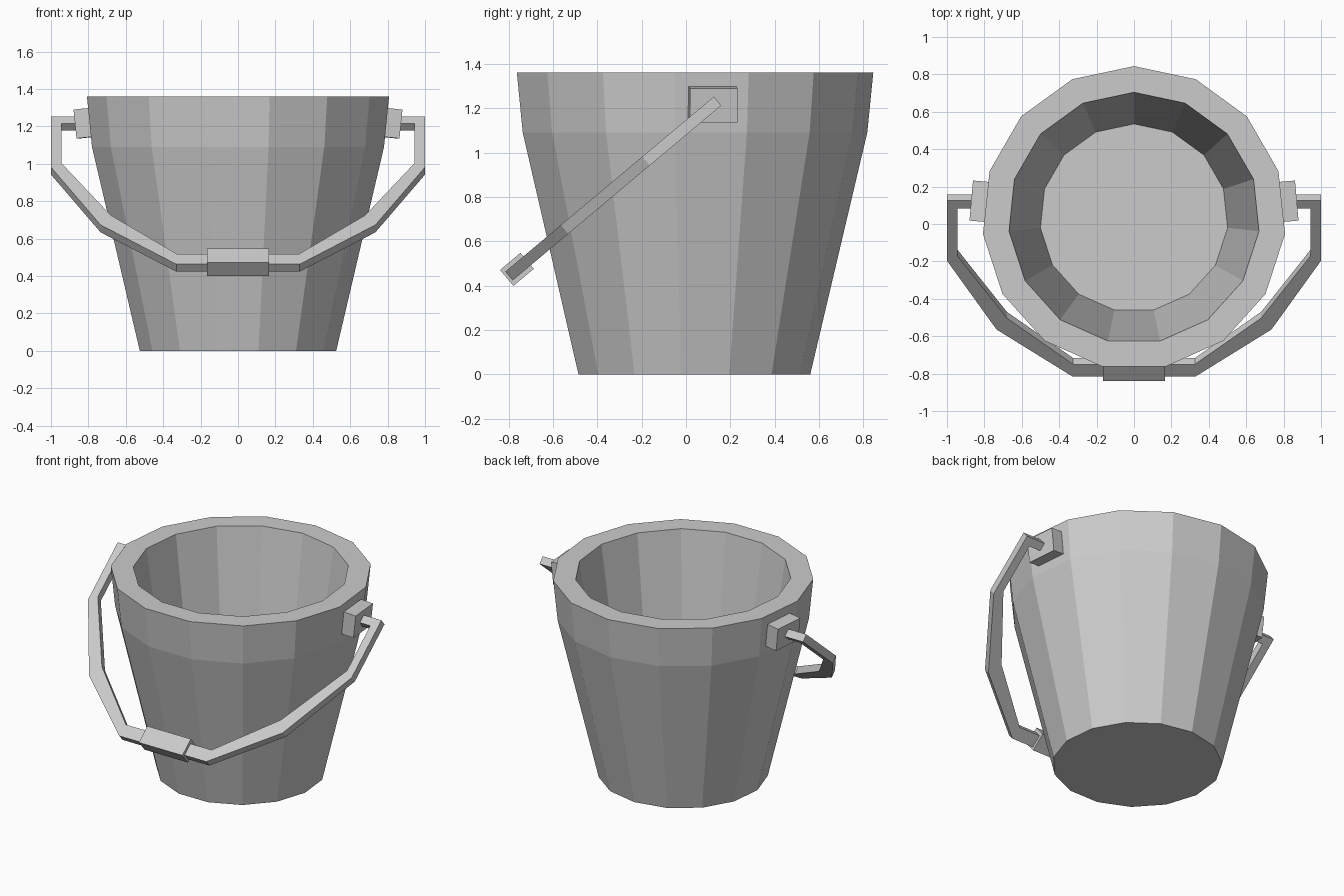
import bpy, bmesh, math
from mathutils import Matrix, Vector

if "Cube" in bpy.data.objects:
    bpy.data.objects.remove(bpy.data.objects["Cube"], do_unlink=True)

grey = bpy.data.materials.new("plain grey")
grey.use_nodes = True
grey.diffuse_color = (0.6, 0.6, 0.6, 1)
grey.node_tree.nodes["Principled BSDF"].inputs["Base Color"].default_value = grey.diffuse_color


def finish(name, bm):
    bmesh.ops.recalc_face_normals(bm, faces=bm.faces)
    mesh = bpy.data.meshes.new(name)
    bm.to_mesh(mesh)
    bm.free()
    mesh.materials.append(grey)
    obj = bpy.data.objects.new(name, mesh)
    bpy.context.collection.objects.link(obj)
    return obj


def box(name, size, matrix):
    bm = bmesh.new()
    bmesh.ops.create_cube(bm, size=1, matrix=matrix @ Matrix.Diagonal((*size, 1)))
    return finish(name, bm)


# Bucket body: fifteen-sided profile, outside up, over the rim, down to the floor
SIDES = 15
CENTRE_Y = 0.032
profile = [(0.528, 0), (0.785, 1.09), (0.812, 1.36), (0.672, 1.36), (0.503, 0.24)]
bm = bmesh.new()
rings = []
for radius, z in profile:
    angles = [2 * math.pi * i / SIDES for i in range(SIDES)]
    rings.append([bm.verts.new((radius * math.sin(a), CENTRE_Y + radius * math.cos(a), z))
                  for a in angles])
for low, high in zip(rings, rings[1:]):
    for i in range(SIDES):
        j = (i + 1) % SIDES
        bm.faces.new((low[i], low[j], high[j], high[i]))
bm.faces.new(rings[0])
bm.faces.new(rings[-1])
finish("bucket_body", bm)

# Lugs lie flat against the side facets
for name, side in (("left_lug", 1), ("right_lug", -1)):
    turn = Matrix.Rotation(side * math.radians(5), 4, 'Z') @ Matrix.Rotation(side * math.radians(6), 4, 'Y')
    place = Matrix.Translation((side * 0.82, 0.121, 1.217))
    box(name, (0.085, 0.215, 0.155), place @ turn)

# Handle plane: local x across, local y along the drooping handle, local z its thickness
tilt = math.radians(40)
along = Vector((0, -math.cos(tilt), -math.sin(tilt)))
normal = Vector((0, -math.sin(tilt), math.cos(tilt)))
plane = Matrix((Vector((1, 0, 0)), along, normal)).transposed().to_4x4()
plane = Matrix.Translation((0, 0.142, 1.232)) @ plane

# Handle: outer and inner outlines of one half, mirrored to the other
outer = [(0.82, 0), (1.0, 0), (1.0, 0.42), (0.735, 0.90), (0.33, 1.227)]
inner = [(0.82, 0.055), (0.945, 0.055), (0.945, 0.385), (0.68, 0.82), (0.325, 1.143)]
outer += [(-x, u) for x, u in reversed(outer)]
inner += [(-x, u) for x, u in reversed(inner)]
THICK = 0.052
bm = bmesh.new()
sections = []
for (ox, ou), (ix, iu) in zip(outer, inner):
    corners = [(ox, ou, -1), (ox, ou, 1), (ix, iu, 1), (ix, iu, -1)]
    sections.append([bm.verts.new(plane @ Vector((x, u, s * THICK / 2))) for x, u, s in corners])
for a, b in zip(sections, sections[1:]):
    for i in range(4):
        j = (i + 1) % 4
        bm.faces.new((a[i], a[j], b[j], b[i]))
bm.faces.new(sections[0])
bm.faces.new(sections[-1])
finish("handle", bm)

# Grip block at the middle of the handle
box("handle_grip", (0.33, 0.12, 0.094), plane @ Matrix.Translation((0, 1.18, 0)))
